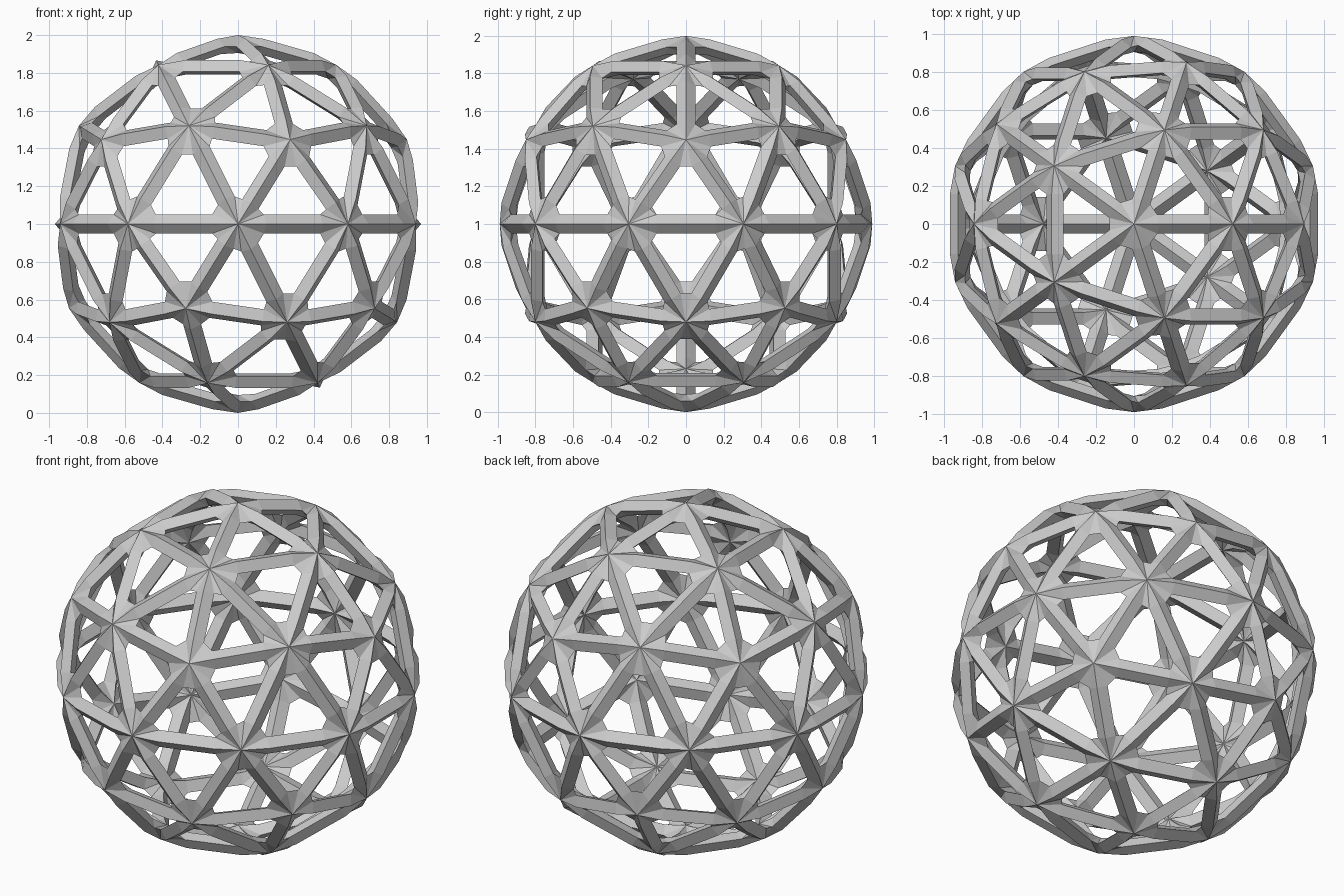
import bpy, bmesh, math
from mathutils import Vector

if "Cube" in bpy.data.objects:
    bpy.data.objects.remove(bpy.data.objects["Cube"])

R = 0.975            # radius of the joint centres
HALF_W = 0.05        # strut half width along the sphere
HALF_D = 0.042       # strut half depth, radially
HUB = 0.24           # share of each edge taken by a hub

# Template geodesic sphere: 42 joints, 120 edges
bpy.ops.mesh.primitive_ico_sphere_add(subdivisions=2, radius=R)
template = bpy.context.object
points = [v.co.copy() for v in template.data.vertices]
edges = [tuple(e.vertices) for e in template.data.edges]
bpy.data.objects.remove(template, do_unlink=True)

neighbours = {i: [] for i in range(len(points))}
for a, b in edges:
    neighbours[a].append(b)
    neighbours[b].append(a)

bm = bmesh.new()
frames = {}


def make_frame(a, b):
    """Diamond section on the strut a-b, close to joint a."""
    pa, pb = points[a], points[b]
    out = (pa + pb).normalized()
    side = out.cross((pb - pa).normalized())
    c = pa.lerp(pb, HUB)
    offsets = (out * HALF_D, side * HALF_W, -out * HALF_D, -side * HALF_W)
    frames[a, b] = [bm.verts.new(c + o) for o in offsets]


for a, b in edges:
    make_frame(a, b)
    make_frame(b, a)

# Struts: ridged bars between the two sections
for a, b in edges:
    f = frames[a, b]
    o, c, i, w = frames[b, a]
    g = [o, w, i, c]
    for k in range(4):
        m = (k + 1) % 4
        bm.faces.new((f[k], f[m], g[m], g[k]))

# Hubs: star-shaped caps outside and inside, chamfered between struts
for v, p in enumerate(points):
    n = p.normalized()
    ref = (points[neighbours[v][0]] - p)
    ref = (ref - n * ref.dot(n)).normalized()
    tan = n.cross(ref)
    ring = sorted(neighbours[v], key=lambda j: math.atan2(
        (points[j] - p).dot(tan), (points[j] - p).dot(ref)))
    rise = 0.025 if len(ring) == 5 else 0.015
    top = bm.verts.new(p + n * rise)
    bottom = bm.verts.new(p - n * 0.07)
    for k, j in enumerate(ring):
        o, c, i, w = frames[v, j]
        nxt = frames[v, ring[(k + 1) % len(ring)]][3]
        for tri in ((top, w, o), (top, o, c), (top, c, nxt),
                    (bottom, i, w), (bottom, c, i), (bottom, nxt, c)):
            bm.faces.new(tri)

bmesh.ops.recalc_face_normals(bm, faces=bm.faces[:])
bmesh.ops.translate(bm, verts=bm.verts[:], vec=Vector((0, 0, 1)))

# Finished lattice
mesh = bpy.data.meshes.new("sphere_lattice")
bm.to_mesh(mesh)
bm.free()
grey = bpy.data.materials.new("light grey")
grey.diffuse_color = (0.6, 0.6, 0.6, 1)
grey.use_nodes = True
grey.node_tree.nodes["Principled BSDF"].inputs["Base Color"].default_value = grey.diffuse_color
mesh.materials.append(grey)
lattice = bpy.data.objects.new("sphere_lattice", mesh)
bpy.context.collection.objects.link(lattice)
